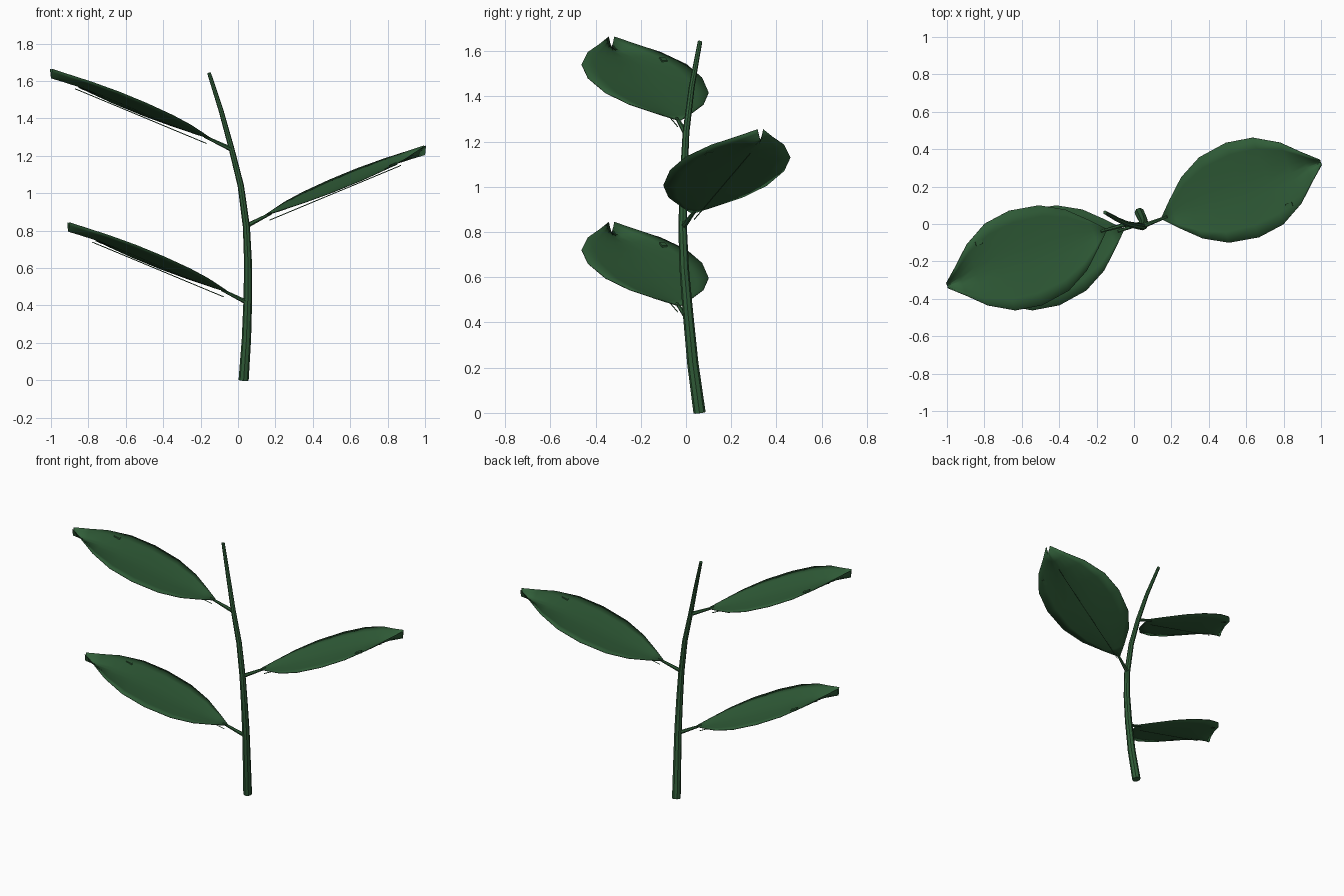
import bpy, bmesh, math
from mathutils import Vector, Matrix

cube = bpy.data.objects.get("Cube")
if cube:
    bpy.data.objects.remove(cube, do_unlink=True)

green = bpy.data.materials.new("leaf_green")
green.use_nodes = True
colour = (0.03, 0.11, 0.04, 1)
green.diffuse_color = colour
bsdf = green.node_tree.nodes["Principled BSDF"]
bsdf.inputs["Base Color"].default_value = colour
bsdf.inputs["Roughness"].default_value = 0.8


def add_mesh(name, bm):
    bmesh.ops.recalc_face_normals(bm, faces=bm.faces)
    mesh = bpy.data.meshes.new(name)
    bm.to_mesh(mesh)
    bm.free()
    mesh.materials.append(green)
    obj = bpy.data.objects.new(name, mesh)
    bpy.context.collection.objects.link(obj)
    bpy.ops.object.select_all(action="DESELECT")
    obj.select_set(True)
    bpy.context.view_layer.objects.active = obj
    bpy.ops.object.shade_smooth_by_angle(angle=math.radians(40))
    return obj


def tube(name, path, sides=8):
    """Tapered capped tube through (x, y, z, radius) points."""
    bm = bmesh.new()
    pts = [Vector(p[:3]) for p in path]
    rings = []
    for i, p in enumerate(pts):
        along = pts[min(i + 1, len(pts) - 1)] - pts[max(i - 1, 0)]
        turn = Vector((0, 0, 1)).rotation_difference(along)
        ring = []
        for k in range(sides):
            a = math.tau * k / sides
            ring.append(bm.verts.new(p + turn @ Vector((math.cos(a), math.sin(a), 0)) * path[i][3]))
        rings.append(ring)
    for a, b in zip(rings, rings[1:]):
        for k in range(sides):
            n = (k + 1) % sides
            bm.faces.new((a[k], a[n], b[n], b[k]))
    bm.faces.new(rings[0])
    bm.faces.new(rings[-1])
    return add_mesh(name, bm)


# Main stem, bowed and tapering upwards
tube("stem", [(0.03, 0.06, 0, 0.027), (0.045, 0.03, 0.22, 0.025), (0.053, 0.008, 0.45, 0.023),
              (0.053, -0.008, 0.64, 0.021), (0.045, -0.015, 0.82, 0.019), (0.015, -0.01, 1.04, 0.017),
              (-0.035, 0.0, 1.24, 0.015), (-0.09, 0.025, 1.44, 0.013), (-0.155, 0.062, 1.643, 0.01)])

# Leaf outline: distance along, half width, depth of the central fold
OUTLINE = [(0, 0.008, 0.002), (0.07, 0.08, 0.01), (0.17, 0.174, 0.015), (0.295, 0.242, 0.02),
           (0.455, 0.268, 0.02), (0.6, 0.246, 0.022), (0.73, 0.172, 0.028),
           (0.82, 0.085, 0.038), (0.9, 0.014, 0.048)]
BASE = Vector((0.15, 0.03, 0.885))
SLOPE = 0.41
YAW = Matrix.Rotation(math.atan2(0.30, 0.85), 4, "Z")


def leaf_point(u, v, z):
    return BASE + YAW @ Vector((u, v, SLOPE * u + z))


def make_leaf(prefix, placement, joint):
    # Folded blade
    bm = bmesh.new()
    columns = [c / 4 for c in range(-4, 5)]
    rows = [[bm.verts.new(leaf_point(u, w * t, d * (abs(t) ** 1.4 - 1))) for t in columns]
            for u, w, d in OUTLINE]
    for a, b in zip(rows, rows[1:]):
        for k in range(len(columns) - 1):
            bm.faces.new((a[k], b[k], b[k + 1], a[k + 1]))
    blade = add_mesh(prefix + "_blade", bm)
    thick = blade.modifiers.new("thickness", "SOLIDIFY")
    thick.thickness = 0.004
    thick.offset = 0

    # Thin straight rib under the blade
    ends = [leaf_point(0.02, 0, -0.037), leaf_point(0.765, 0, -0.05)]
    rib = tube(prefix + "_midrib", [(*p, 0.0025) for p in ends], 4)

    # Small raised patch near the edge
    bm = bmesh.new()
    bmesh.ops.create_cube(bm, size=1)
    tilt = Matrix.Rotation(-math.atan(SLOPE), 4, "Y")
    bm.transform(Matrix.Translation(leaf_point(0.665, -0.16, -0.006)) @ YAW @ tilt
                 @ Matrix.Diagonal((0.04, 0.025, 0.012, 1)))
    patch = add_mesh(prefix + "_patch", bm)

    for part in (blade, rib, patch):
        part.data.transform(placement)

    # Stalk joining the blade to the stem
    tip = placement @ leaf_point(0.03, 0, -0.004)
    tube(prefix + "_stalk", [(*joint, 0.013), (*tip, 0.007)], 6)


half_turn = Matrix.Rotation(math.pi, 4, "Z")
make_leaf("left_leaf", Matrix.Identity(4), (0.045, -0.012, 0.825))
make_leaf("upper_right_leaf", Matrix.Translation((0, 0, 0.41)) @ half_turn, (-0.035, 0, 1.235))
make_leaf("lower_right_leaf", Matrix.Translation((0.092, 0, -0.41)) @ half_turn, (0.05, 0.008, 0.415))
